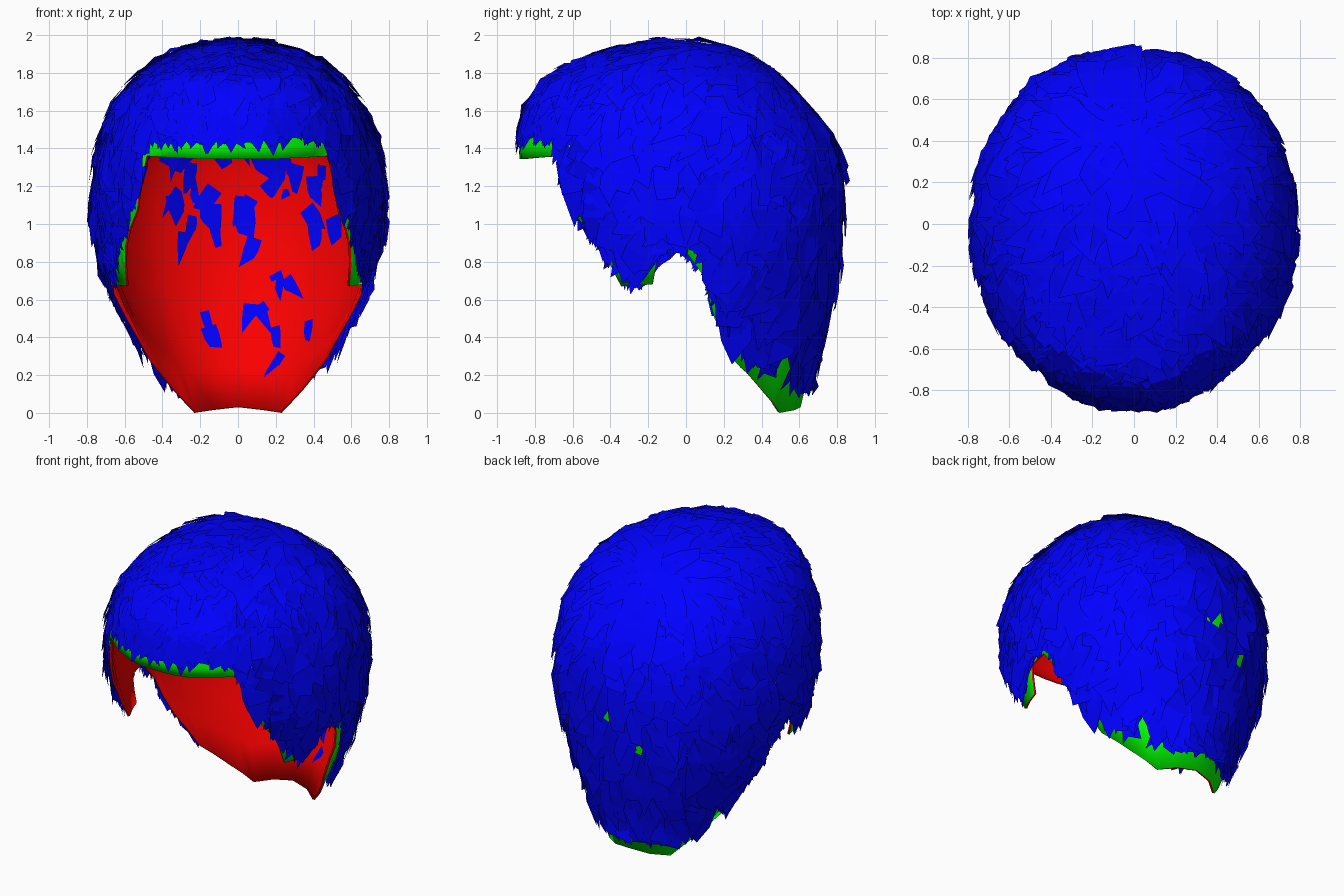
import bpy, math, random
from mathutils import Vector
from mathutils.bvhtree import BVHTree

if "Cube" in bpy.data.objects:
    bpy.data.objects.remove(bpy.data.objects["Cube"])

random.seed(7)
TOP = 1.94

# cap cross-sections: z, half width, front depth, back depth
SECTIONS = [(1.94, 0, 0, 0), (1.88, .32, .39, .34), (1.82, .43, .57, .43),
            (1.72, .55, .77, .54), (1.6, .64, .85, .65), (1.4, .715, .885, .78),
            (1.2, .745, .87, .81), (1.0, .745, .82, .81), (.8, .71, .74, .79),
            (.6, .655, .66, .755), (.4, .555, .5, .70), (.2, .47, .4, .645), (0, .39, .3, .6)]
# hairline: angle from the back in degrees, height of the edge
HAIRLINE = [(0, .03), (34, 0), (50, .12), (68, .28), (78, .5), (84, .74), (91, .87),
            (101, .85), (105, .68), (120, .67), (126, .88), (136, 1.07), (138, 1.2),
            (140, 1.36), (165, 1.345), (180, 1.345)]


def lerp_table(rows, key):
    for lo, hi in zip(rows, rows[1:]):
        if lo[0] <= key <= hi[0]:
            t = (key - lo[0]) / (hi[0] - lo[0])
            return [a + (b - a) * t for a, b in zip(lo[1:], hi[1:])]
    return list(rows[-1][1:])


DEPTHS = [(math.sqrt(TOP - s[0]),) + s[1:] for s in SECTIONS]


def edge_depth(phi, margin):
    ang = abs(phi)
    z = lerp_table(HAIRLINE, ang)[0]
    if margin:
        if 60 < ang < 140:
            z = max(lerp_table(HAIRLINE, ang + k)[0] for k in (-3, 0, 3))
        z += .085 if ang > 139 else .1 if ang < 60 else .01
    return math.sqrt(TOP - z)


def surface(phi, d):
    a, f, b = lerp_table(DEPTHS, d)
    s, c = math.sin(math.radians(phi)), math.cos(math.radians(phi))
    x = math.copysign(abs(s) ** .9, s) * a
    return Vector((x, c * (b if c > 0 else f), TOP - d * d))


def cap_mesh(margin, rows=16):
    keys = [h[0] for h in HAIRLINE]
    half = sorted(set(keys + [(p + q) / 2 for p, q in zip(keys, keys[1:])]))
    cols = [-p for p in reversed(half[1:])] + half[:-1]
    n = len(cols)
    verts = []
    for r in range(rows + 1):
        for phi in cols:
            verts.append(surface(phi, .06 + (edge_depth(phi, margin) - .06) * r / rows))
    faces = [tuple(reversed(range(n)))]
    for r in range(rows):
        for c in range(n):
            e = (c + 1) % n
            faces.append((r * n + c, r * n + e, (r + 1) * n + e, (r + 1) * n + c))
    return verts, faces


def material(name, rgb):
    m = bpy.data.materials.new(name)
    m.diffuse_color = (*rgb, 1)
    m.use_nodes = True
    m.node_tree.nodes["Principled BSDF"].inputs["Base Color"].default_value = m.diffuse_color
    return m


def add_object(name, verts, faces, mats):
    me = bpy.data.meshes.new(name)
    me.from_pydata(verts, [], faces)
    for m in mats:
        me.materials.append(m)
    ob = bpy.data.objects.new(name, me)
    bpy.context.collection.objects.link(ob)
    return ob


green = material("cap_green", (0, 1, 0))
red = material("lining_red", (1, 0, 0))
blue = material("hair_blue", (0, 0, 1))

# scalp cap: green outside, red lining inside
cap = add_object("scalp_cap", *cap_mesh(False), [green, red])
for p in cap.data.polygons:
    p.use_smooth = True
sol = cap.modifiers.new("lining", 'SOLIDIFY')
sol.thickness = .015
sol.offset = -1
sol.material_offset = 1
sol.material_offset_rim = 1

# hair cards: strips that flow over the cap away from the crown whorl
tree = BVHTree.FromPolygons(*cap_mesh(True))
WHORL = Vector((-.05, .45, 1.8))


def hair_card(verts, faces, phi, d, steps, width, root_lift, tip_lift,
              step=.09, sway=.45, whorl=WHORL):
    pos, nor, _, _ = tree.find_nearest(surface(phi, d))
    swerve = random.uniform(-sway, sway)
    path = []
    for _ in range(steps + 1):
        flow = (pos - whorl).normalized() + Vector((0, 0, -.7))
        flow = (flow - nor * flow.dot(nor)).normalized()
        flow = (flow + nor.cross(flow) * swerve).normalized()
        path.append((pos, nor, flow))
        hit, hit_nor, _, dist = tree.find_nearest(pos + flow * step)
        if dist > .03:
            break
        pos, nor = hit, hit_nor
    if len(path) < 3:
        return
    base, last = len(verts), len(path) - 1
    slant = random.uniform(-.07, .07)
    roll = random.uniform(-.1, .1) if root_lift > 0 else 0
    for i, (p, n, f) in enumerate(path):
        t = i / last
        lift = root_lift + (tip_lift - root_lift) * t
        if n.y < -.5:
            lift *= .5
        side = (n.cross(f) + n * roll * t) * width * (.5 if t < 1 else .36)
        skew = f * slant if i == last else Vector()
        verts.append(p + n * lift - side - skew)
        verts.append(p + n * lift + side + skew)
    for i in range(last):
        k = base + i * 2
        faces.append((k, k + 1, k + 3, k + 2))


verts, faces = [], []
for _ in range(1900):
    phi = random.uniform(-180, 180)
    d = random.uniform(.05, edge_depth(phi, True))
    hair_card(verts, faces, phi, d, random.randint(3, 4), random.uniform(.08, .17),
              random.uniform(.005, .022), random.uniform(.015, .06))
# short cards that fill the hairline around the ears
for _ in range(450):
    phi = random.choice((-1, 1)) * random.uniform(55, 140)
    d = edge_depth(phi, True) - random.uniform(.03, .2)
    hair_card(verts, faces, phi, d, 3, random.uniform(.05, .1), .012,
              random.uniform(.02, .04), .05)
# cards combed back across the whorl
for _ in range(25):
    d = math.sqrt(TOP - random.uniform(1.81, 1.88))
    hair_card(verts, faces, random.uniform(-30, 22), d, 2, .14, .012, .025, .08, .5,
              Vector((-.05, 0, 1.9)))
add_object("hair_cards", verts, faces, [blue])

# card roots that poke through the lining at the back
verts, faces = [], []
for _ in range(36):
    d = math.sqrt(TOP - random.uniform(.92, 1.5))
    hair_card(verts, faces, random.uniform(-48, 48), d, 2, random.uniform(.05, .12),
              -.022, -.019, .07, .7)
for _ in range(9):
    d = math.sqrt(TOP - random.uniform(.3, .75))
    hair_card(verts, faces, random.uniform(-42, 42), d, 2, random.uniform(.04, .09),
              -.022, -.019, .06, .7)
add_object("hair_roots", verts, faces, [blue])
